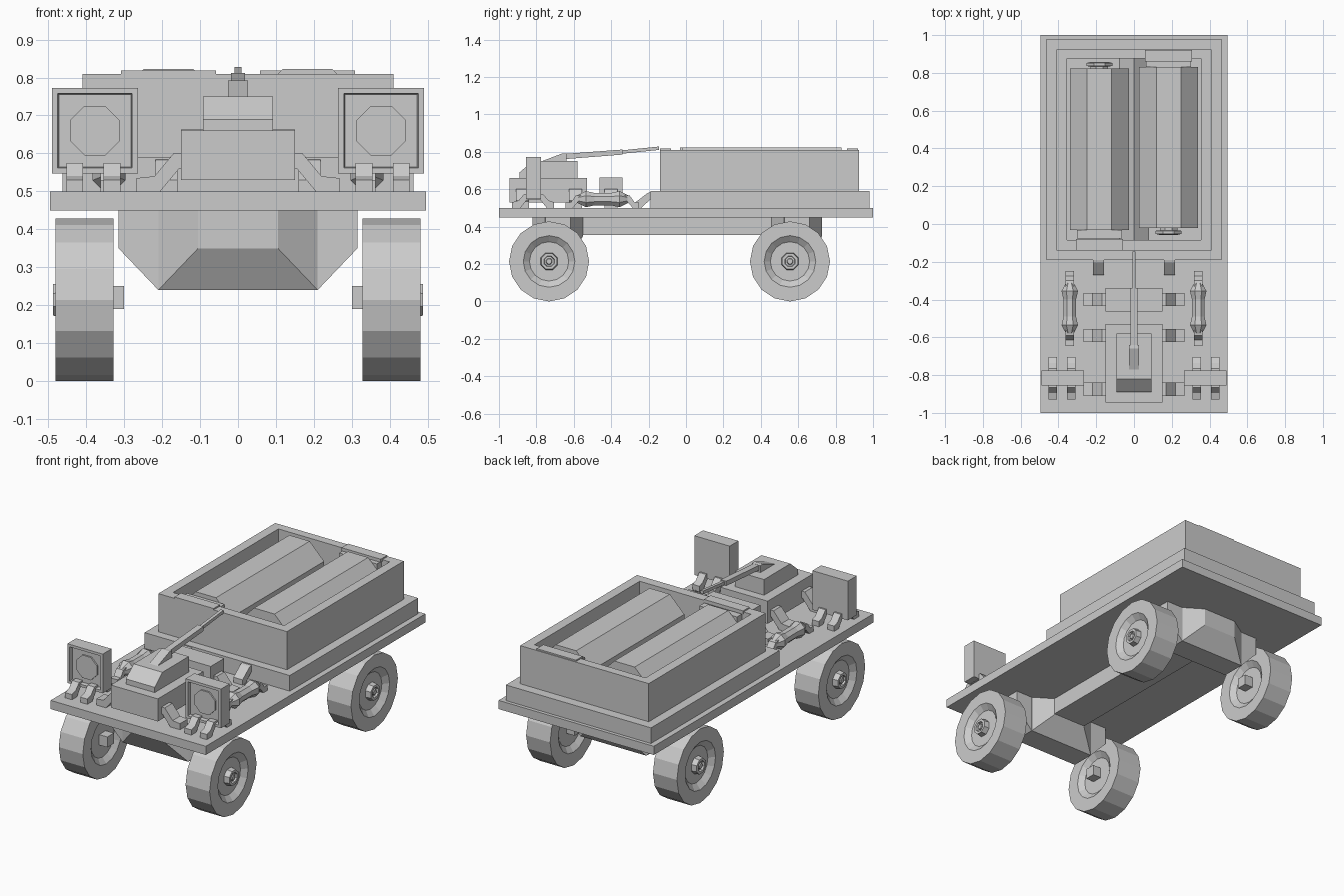
import bpy, bmesh
from math import cos, sin, pi

if "Cube" in bpy.data.objects:
    bpy.data.objects.remove(bpy.data.objects["Cube"])


def finish(name, bm, mirror=False):
    bmesh.ops.recalc_face_normals(bm, faces=bm.faces)
    me = bpy.data.meshes.new(name)
    bm.to_mesh(me)
    bm.free()
    ob = bpy.data.objects.new(name, me)
    bpy.context.collection.objects.link(ob)
    if mirror:
        ob.modifiers.new("mirror", 'MIRROR')
    return ob


def prism(name, pts, axis, a, b, mirror=False):
    """Extrude a 2D outline along x (pts = y,z), y (pts = x,z) or z (pts = x,y)."""
    def place(p, t):
        return {'x': (t, p[0], p[1]), 'y': (p[0], t, p[1]), 'z': (p[0], p[1], t)}[axis]
    bm = bmesh.new()
    lo = [bm.verts.new(place(p, a)) for p in pts]
    hi = [bm.verts.new(place(p, b)) for p in pts]
    bm.faces.new(lo)
    bm.faces.new(hi)
    for i in range(len(pts)):
        j = (i + 1) % len(pts)
        bm.faces.new((lo[i], lo[j], hi[j], hi[i]))
    return finish(name, bm, mirror)


def box(name, x0, x1, y0, y1, z0, z1, mirror=False):
    return prism(name, [(x0, y0), (x1, y0), (x1, y1), (x0, y1)], 'z', z0, z1, mirror)


def lathe(name, profile, axis, c, n, phase=0.0, mirror=False):
    """Turn (position, radius) pairs about a line along x or y; c = the other two coordinates."""
    bm = bmesh.new()
    rings = []
    for t, r in profile:
        ring = []
        for k in range(n):
            ang = phase + 2 * pi * k / n
            u, v = c[0] + r * sin(ang), c[1] - r * cos(ang)
            ring.append(bm.verts.new((t, u, v) if axis == 'x' else (u, t, v)))
        rings.append(ring)
    for r0, r1 in zip(rings, rings[1:]):
        for k in range(n):
            j = (k + 1) % n
            bm.faces.new((r0[k], r0[j], r1[j], r1[k]))
    bm.faces.new(rings[0])
    bm.faces.new(rings[-1])
    return finish(name, bm, mirror)


# Deck and cargo bed
box("deck", -.495, .495, -1, 1, .45, .50)
box("bed_base", -.463, .463, -.19, .98, .50, .59)
box("bed_floor", -.355, .355, -.085, .875, .59, .592)
for nm, x0, x1, y0, y1 in (("left", -.41, -.355, -.14, .925), ("right", .355, .41, -.14, .925),
                           ("front", -.355, .355, -.14, -.085), ("rear", -.355, .355, .875, .925)):
    box("bed_wall_" + nm, x0, x1, y0, y1, .59, .81)
prism("bed_ridge", [(-.08, .59), (.08, .59), (0, .66)], 'y', -.085, .875)

# Two octagonal tanks, turned end for end, with caps and rim clips
R = .157 / cos(pi / 8)
for s, nm in ((-1, "left"), (1, "right")):
    cx, cy = s * .183, .4 + s * .005
    lathe("tank_" + nm, [(cy - .427, R), (cy + .427, R)], 'y', (cx, .666), 8, pi / 8)
    valve, plain = cy - s * .427, cy - .0 + s * .427
    lathe("tank_valve_" + nm, [(valve, .05), (valve - s * .012, .05), (valve - s * .014, .075),
                               (valve - s * .03, .075), (valve - s * .036, .05)],
          'y', (cx, .70), 8, pi / 8)
    box("tank_end_" + nm, cx - .12, cx + .12, min(plain, plain + s * .045),
        max(plain, plain + s * .045), .60, .80)
    ys = (.86, .92) if s > 0 else (-.14, -.08)
    box("rim_clip_" + nm, cx - .125, cx + .125, ys[0], ys[1], .80, .818)

# Chassis spine and axle housings
box("spine", -.105, .105, -.6, .6, .355, .45)
for nm, y in (("front", -.685), ("rear", .593)):
    bm = bmesh.new()
    for sx in (-1, 1):
        for sy in (-1, 1):
            for px, py, pz in ((.105, .135, .35), (.105, .135, .45), (.21, .068, .24), (.21, .068, .45)):
                bm.verts.new((sx * px, y + sy * py, pz))
    bmesh.ops.convex_hull(bm, input=bm.verts)
    bmesh.ops.dissolve_limit(bm, angle_limit=.02, verts=bm.verts, edges=bm.edges)
    finish(nm + "_axle_housing", bm)
    prism(nm + "_axle_arm", [(.2, .24), (.21, .24), (.315, .35), (.315, .45), (.2, .45)],
          'y', y - .067, y + .067, True)

# Wheels with dished faces and small hubs
for nm, y in (("front", -.732), ("rear", .556)):
    lathe(nm + "_wheel", [(.352, .105), (.328, .138), (.328, .214), (.481, .214),
                          (.481, .138), (.455, .105)], 'x', (y, .214), 16, 0, True)
    lathe(nm + "_hub", [(.45, .05), (.487, .045), (.487, .03), (.475, .027), (.475, .018), (.485, .014)],
          'x', (y, .214), 8, pi / 8, True)
    box(nm + "_axle", .30, .36, y - .03, y + .03, .19, .25, True)

# Engine box, sloped hood and small rear box
box("engine_box", -.15, .15, -.945, -.53, .53, .66)
prism("hood", [(-.89, .66), (-.89, .69), (-.82, .75), (-.58, .75), (-.58, .66)], 'x', -.092, .092)
box("gear_box", -.15, .15, -.463, -.34, .53, .663)
bracket = [(.14, .60), (.17, .60), (.22, .54), (.267, .535), (.267, .50),
           (.205, .50), (.155, .56), (.14, .56)]
for i, y in enumerate((-.875, -.59, -.40)):
    prism("box_bracket_%d" % i, bracket, 'y', y - .035, y + .035, True)

# Long lever running from the hood back to the bed
prism("lever_base", [(-.77, .75), (-.66, .792), (-.64, .79), (-.64, .745)], 'x', -.027, .027)
prism("lever_arm", [(-.66, .76), (-.66, .788), (-.34, .812), (-.34, .785)], 'x', -.018, .018)
prism("lever_tip", [(-.34, .79), (-.34, .808), (-.145, .828), (-.145, .81)], 'x', -.009, .009)

# Headlamps: recessed square frame with octagonal lens
bm = bmesh.new()
bmesh.ops.create_cube(bm, size=1)
for v in bm.verts:
    v.co = (.377 + v.co.x * .226, -.815 + v.co.y * .08, .66 + v.co.z * .226)
front = min(bm.faces, key=lambda f: f.calc_center_median().y)
bmesh.ops.inset_individual(bm, faces=[front], thickness=.021)
bmesh.ops.inset_individual(bm, faces=[front], thickness=.004)
for v in front.verts:
    v.co.y += .022
finish("headlamp", bm, True)
lathe("headlamp_lens", [(-.82, .071), (-.842, .071)], 'y', (.377, .66), 8, pi / 8, True)
foot = [(-.93, .50), (-.93, .53), (-.895, .54), (-.865, .575), (-.765, .575), (-.735, .54),
        (-.705, .53), (-.705, .50), (-.745, .50), (-.78, .545), (-.85, .545), (-.885, .50)]
for nm, x in (("inner", .332), ("outer", .43)):
    prism("headlamp_foot_" + nm, foot, 'x', x - .022, x + .022, True)

# Waisted side canisters and their straps
can = [(-.58, .022), (-.535, .047), (-.49, .036), (-.40, .036), (-.355, .047), (-.31, .022)]
lathe("canister", can, 'y', (.34, .547), 8, pi / 8, True)
prism("canister_strap_front", [(-.56, .57), (-.59, .565), (-.615, .53), (-.645, .53), (-.645, .50),
                               (-.605, .50), (-.575, .535), (-.56, .535)], 'x', .318, .362, True)
prism("canister_strap_rear", [(-.33, .57), (-.30, .565), (-.275, .53), (-.25, .53), (-.25, .50),
                              (-.285, .50), (-.315, .535), (-.33, .535)], 'x', .318, .362, True)

# Sloped braces between bed and deck
prism("bed_brace", [(-.185, .585), (-.205, .58), (-.27, .53), (-.27, .50), (-.24, .50), (-.185, .55)],
      'x', .16, .218, True)
